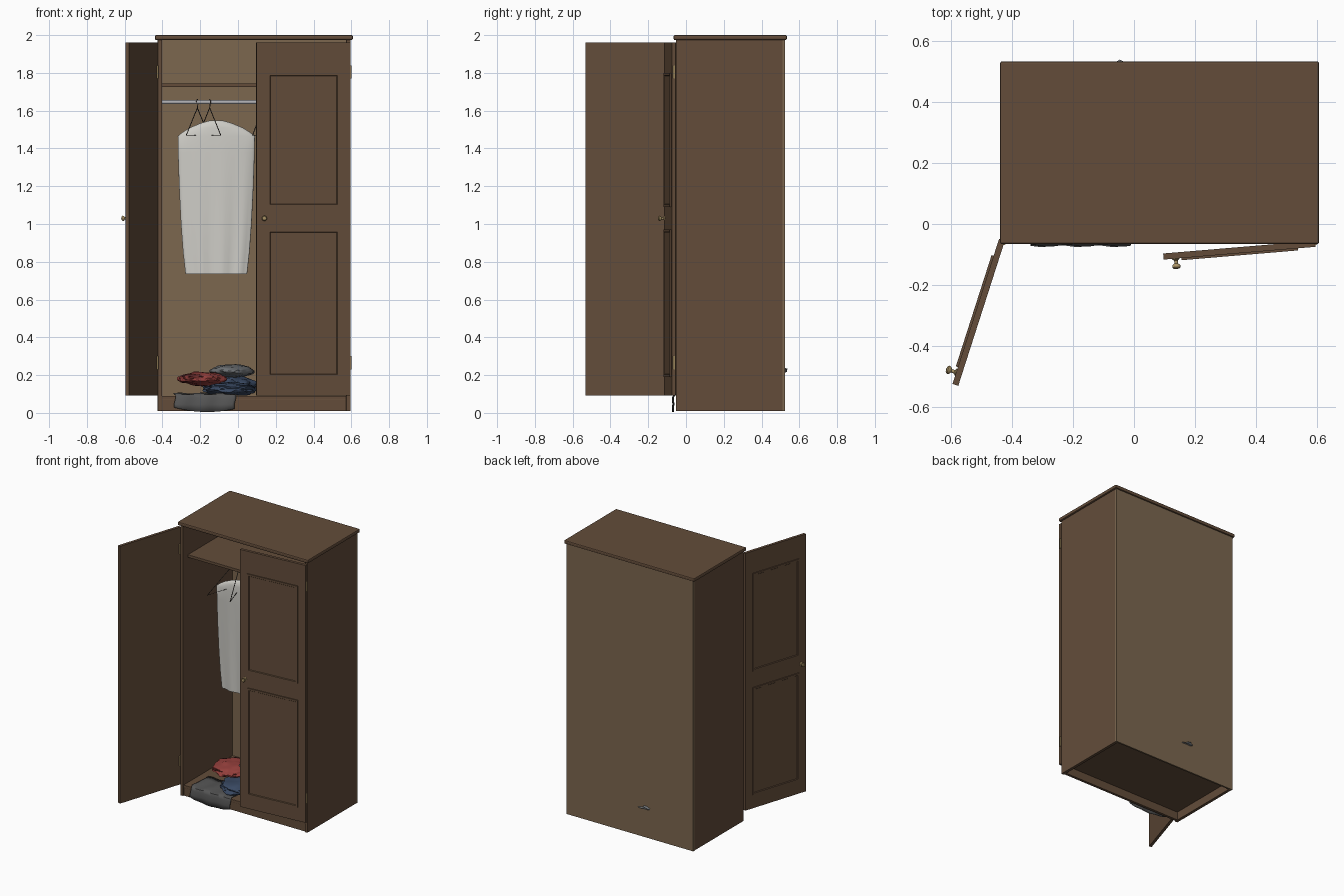
import bpy, bmesh, math
from mathutils import Vector, Matrix, noise

if "Cube" in bpy.data.objects:
    bpy.data.objects.remove(bpy.data.objects["Cube"])

def mat(name, r, g, b):
    m = bpy.data.materials.new(name)
    m.diffuse_color = (r, g, b, 1)
    m.use_nodes = True
    m.node_tree.nodes["Principled BSDF"].inputs["Base Color"].default_value = m.diffuse_color
    return m

WOOD = mat("wood", .125, .073, .042)
LIGHT = mat("light_wood", .2, .135, .078)
BRASS = mat("brass", .4, .29, .13)
STEEL = mat("steel", .4, .4, .42)
WIRE = mat("wire", .06, .05, .045)
WHITE = mat("white_cloth", .62, .61, .57)
RED = mat("red_cloth", .3, .05, .045)
BLUE = mat("blue_cloth", .04, .065, .12)
GREY = mat("grey_cloth", .16, .17, .18)
DARK = mat("dark_grey_cloth", .09, .09, .09)

def finish(name, bm, m, smooth=None):
    bmesh.ops.recalc_face_normals(bm, faces=bm.faces)
    me = bpy.data.meshes.new(name)
    bm.to_mesh(me)
    bm.free()
    ob = bpy.data.objects.new(name, me)
    bpy.context.collection.objects.link(ob)
    me.materials.append(m)
    if smooth:
        bpy.ops.object.select_all(action='DESELECT')
        ob.select_set(True)
        bpy.context.view_layer.objects.active = ob
        bpy.ops.object.shade_smooth_by_angle(angle=math.radians(smooth))
    return ob

def add_box(bm, lo, hi):
    lo, hi = Vector(lo), Vector(hi)
    return bmesh.ops.create_cube(bm, size=1, matrix=Matrix.Translation((lo + hi) / 2)
                                 @ Matrix.Diagonal((*(hi - lo), 1)))["verts"]

def box(name, lo, hi, m=WOOD, bevel=.002):
    bm = bmesh.new()
    add_box(bm, lo, hi)
    if bevel:
        bmesh.ops.bevel(bm, geom=bm.edges[:], offset=bevel, segments=2, affect='EDGES', profile=.5)
    return finish(name, bm, m)

def cyl(name, a, b, r, m):
    a, b = Vector(a), Vector(b)
    rot = (b - a).to_track_quat('Z', 'Y').to_matrix().to_4x4()
    bm = bmesh.new()
    bmesh.ops.create_cone(bm, cap_ends=True, segments=20, radius1=r, radius2=r, depth=(b - a).length,
                          matrix=Matrix.Translation((a + b) / 2) @ rot)
    return finish(name, bm, m, 40)

# Carcass, open underneath behind the plinth
box("left_side", (-.425, -.053, .01), (-.403, .512, 1.976))
box("right_side", (.573, -.053, .01), (.595, .512, 1.976))
box("back_panel", (-.425, .512, .01), (.595, .524, 1.976), LIGHT, 0)
box("top_board", (-.44, -.066, 1.974), (.608, .534, 2.0), WOOD, .007)
box("floor_board", (-.404, -.05, .07), (.574, .513, .09))
box("plinth", (-.404, -.045, .01), (.574, -.025, .071))
box("shelf", (-.404, 0, 1.725), (.574, .513, 1.745))
cyl("clothes_rail", (-.404, .22, 1.645), (.574, .22, 1.645), .011, STEEL)

# Doors with raised panels, turned knob and hinges; s = -1 mirrors for the right one
KNOB = [(0, 0), (.012, 0), (.012, .003), (.006, .007), (.006, .017), (.013, .023),
        (.014, .029), (.010, .034), (0, .036)]

def door(side, s, hinge, angle):
    world = Matrix.Translation(hinge) @ Matrix.Rotation(math.radians(angle), 4, 'Z') @ Matrix.Diagonal((s, 1, 1, 1))
    bm = bmesh.new()
    add_box(bm, (0, -.02, .092), (.5, 0, 1.962))
    for z0, z1 in ((.19, .97), (1.09, 1.80)):
        vs = add_box(bm, (.058, -.027, z0), (.442, -.019, z1))
        bm.normal_update()
        face = min({f for v in vs for f in v.link_faces}, key=lambda f: f.calc_center_median().y)
        for thick, depth in ((.018, 0), (.005, -.005)):
            bmesh.ops.inset_region(bm, faces=[face], thickness=thick, depth=depth)
    bm.transform(world)
    finish(side + "_door", bm, WOOD)
    bm = bmesh.new()
    vs = [bm.verts.new((r, 0, h)) for r, h in KNOB]
    es = [bm.edges.new(p) for p in zip(vs, vs[1:])]
    bmesh.ops.spin(bm, geom=vs + es, cent=(0, 0, 0), axis=(0, 0, 1), angle=2 * math.pi, steps=20)
    bmesh.ops.remove_doubles(bm, verts=bm.verts, dist=1e-5)
    bm.transform(world @ Matrix.Translation((.46, -.019, 1.03)) @ Matrix.Rotation(math.pi / 2, 4, 'X'))
    finish(side + "_knob", bm, BRASS, 40)
    for i, z in enumerate((.23, 1.77)):
        x, y = hinge[0] - s * .002, hinge[1] - .008
        cyl(f"{side}_hinge_{i}", (x, y, z), (x, y, z + .07), .006, BRASS)

door("left", 1, (-.424, -.055, 0), -107.8)
door("right", -1, (.594, -.055, 0), 4.8)

# Wire hangers, turned nearly edge-on
def hanger(name, x, turn):
    c = bpy.data.curves.new(name, 'CURVE')
    c.dimensions = '3D'
    c.bevel_depth = .0025
    c.bevel_resolution = 1
    tri = [(0, -.03), (.19, -.175), (-.19, -.175)]
    hook = [(0, -.03)] + [(.014 * math.cos(a), .014 * math.sin(a))
                          for a in (math.radians(-60 + 30 * i) for i in range(9))]
    for pts, closed in ((tri, True), (hook, False)):
        sp = c.splines.new('POLY')
        sp.points.add(len(pts) - 1)
        for p, (u, v) in zip(sp.points, pts):
            p.co = (u, 0, v, 1)
        sp.use_cyclic_u = closed
    ob = bpy.data.objects.new(name, c)
    bpy.context.collection.objects.link(ob)
    ob.location = (x, .22, 1.645)
    ob.rotation_euler.z = math.radians(turn)
    c.materials.append(WIRE)

for i, (x, turn) in enumerate(((-.215, 72), (-.15, -72), (.13, 74))):
    hanger(f"hanger_{i}", x, turn)

# Hanging garment, lofted from flat oval rings (z, half width, half depth)
ROWS = [(.735, .163, .022), (.85, .176, .024), (1.0, .187, .026), (1.2, .197, .028), (1.38, .203, .03),
        (1.465, .204, .03), (1.485, .18, .029), (1.51, .14, .027), (1.535, .08, .024), (1.549, .03, .014)]
N = 48
bm = bmesh.new()
rings = []
for z, w, d in ROWS:
    fold = .006 * max(0, 1.45 - z) / .7
    ring = []
    for i in range(N):
        a = 2 * math.pi * i / N
        ripple = 1 + fold / d * math.cos(9 * a)
        ring.append(bm.verts.new((-.115 + w * math.cos(a), .212 + d * math.sin(a) * ripple, z)))
    rings.append(ring)
for r0, r1 in zip(rings, rings[1:]):
    for i in range(N):
        bm.faces.new((r0[i], r0[(i + 1) % N], r1[(i + 1) % N], r1[i]))
bm.faces.new(rings[0])
bm.faces.new(rings[-1])
finish("hanging_garment", bm, WHITE, 50)

# Crumpled clothes heaped on the floor
def heap(name, loc, size, m, seed, rough=.22):
    bm = bmesh.new()
    bmesh.ops.create_icosphere(bm, subdivisions=4, radius=1)
    for v in bm.verts:
        n = noise.noise(v.co * 1.8 + Vector((seed, 0, 0))) + .5 * noise.noise(v.co * 4 + Vector((0, seed, 0)))
        p = v.co * (1 + rough * n)
        v.co = Vector((p.x * size[0], p.y * size[1], p.z * size[2])) + Vector(loc)
    finish(name, bm, m, 40)

heap("blue_garment", (-.05, .1, .125), (.145, .13, .035), BLUE, 3.1)
heap("red_garment", (-.19, .2, .18), (.12, .13, .036), RED, 7.4)
heap("grey_garment", (-.03, .33, .222), (.115, .212, .035), GREY, 5.2, .1)
heap("dark_garment", (-.05, .33, .15), (.14, .13, .05), BLUE, 9.7)

# Cloth draped over the front edge
PATH = [(.14, .097), (.08, .102), (.02, .098), (-.04, .1), (-.062, .096), (-.069, .08), (-.067, .045), (-.07, .005)]
bm = bmesh.new()
K = 24
grid = []
for j, (y, z) in enumerate(PATH):
    row = []
    for i in range(K + 1):
        t = i / K
        x = -.335 + .32 * t + .006 * math.sin(j * 1.7)
        hem = .02 * (t - .55) ** 2 * 4 if j == len(PATH) - 1 else 0
        wave = .003 * math.sin(t * 17 + j * .4)
        row.append(bm.verts.new((x, y + (wave if j > 3 else 0), z + hem + (wave if j < 4 else 0))))
    grid.append(row)
for a, b in zip(grid, grid[1:]):
    for i in range(K):
        bm.faces.new((a[i], a[i + 1], b[i + 1], b[i]))
cloth = finish("draped_cloth", bm, DARK, 50)
solid = cloth.modifiers.new("thickness", 'SOLIDIFY')
solid.thickness = .005
solid.offset = 0
